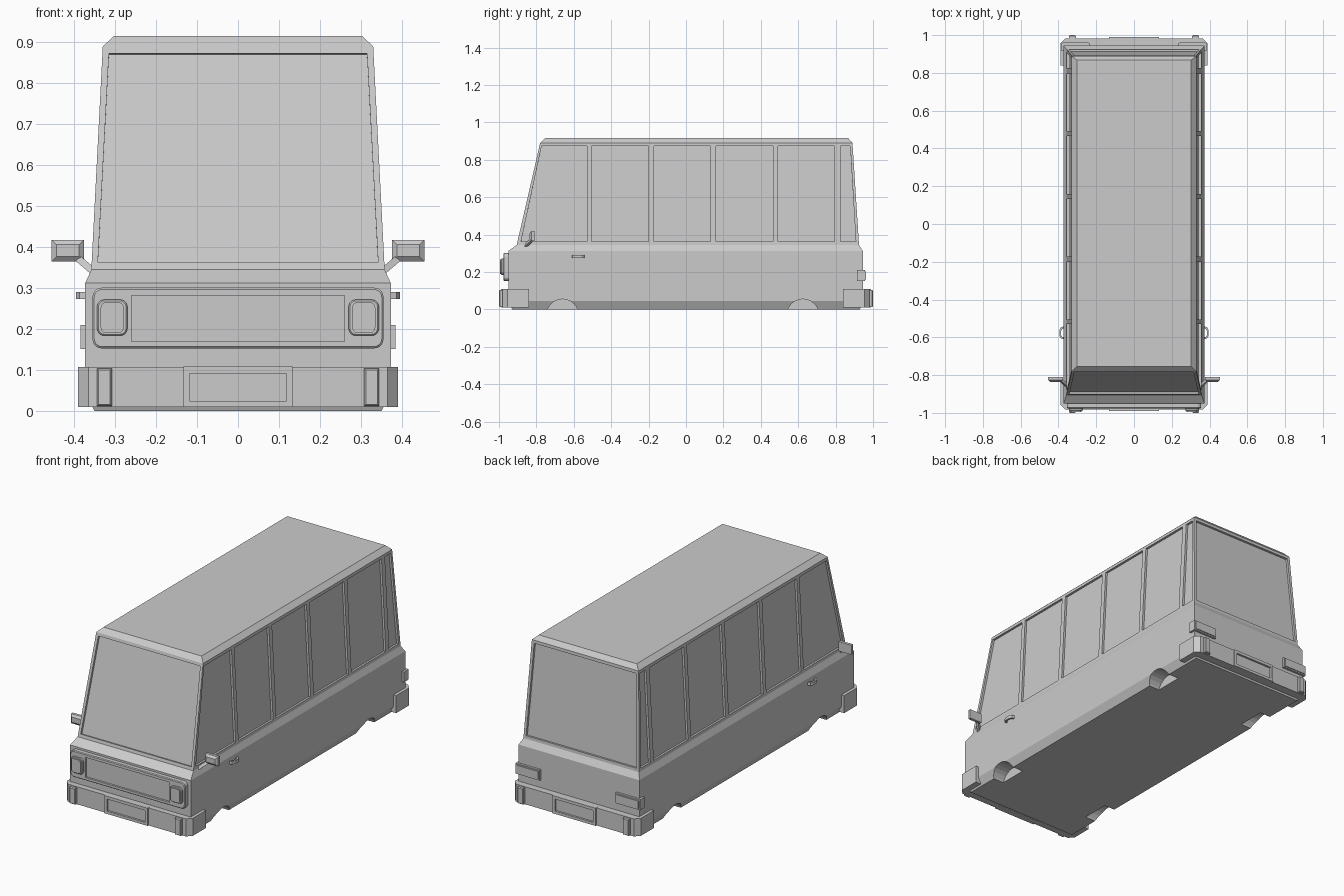
import bpy, bmesh, math
from mathutils import Vector

if "Cube" in bpy.data.objects:
    bpy.data.objects.remove(bpy.data.objects["Cube"])

paint = bpy.data.materials.new("grey paint")
paint.diffuse_color = (0.6, 0.6, 0.6, 1)
paint.use_nodes = True
paint.node_tree.nodes["Principled BSDF"].inputs["Base Color"].default_value = paint.diffuse_color


def finish(name, bm):
    bmesh.ops.recalc_face_normals(bm, faces=bm.faces)
    me = bpy.data.meshes.new(name)
    bm.to_mesh(me)
    bm.free()
    me.materials.append(paint)
    ob = bpy.data.objects.new(name, me)
    bpy.context.collection.objects.link(ob)
    return ob


def loft(bm, rings):
    """Skin equal-length rings of points and cap both ends."""
    vs = [[bm.verts.new(p) for p in r] for r in rings]
    n = len(vs[0])
    for a, b in zip(vs, vs[1:]):
        for i in range(n):
            bm.faces.new((a[i], a[(i + 1) % n], b[(i + 1) % n], b[i]))
    bm.faces.new(vs[0][::-1])
    bm.faces.new(vs[-1])


def box(bm, x0, x1, y0, y1, z0, z1):
    loft(bm, [[(x0, y0, z), (x1, y0, z), (x1, y1, z), (x0, y1, z)] for z in (z0, z1)])


def rounded(cx, cz, hw, hh, r, y, seg=5):
    """Rounded rectangle facing y."""
    pts = []
    for k, (sx, sz) in enumerate(((1, 1), (-1, 1), (-1, -1), (1, -1))):
        for i in range(seg + 1):
            a = math.pi / 2 * (k + i / seg)
            pts.append((cx + sx * (hw - r) + r * math.cos(a), y,
                        cz + sz * (hh - r) + r * math.sin(a)))
    return pts


def cut(ob, bm):
    """Subtract the solids in bm from ob."""
    cutter = finish("cutter", bm)
    mod = ob.modifiers.new("cut", 'BOOLEAN')
    mod.operation, mod.solver, mod.object = 'DIFFERENCE', 'EXACT', cutter
    deps = bpy.context.evaluated_depsgraph_get()
    me = bpy.data.meshes.new_from_object(ob.evaluated_get(deps))
    ob.modifiers.clear()
    ob.data = me
    bpy.data.objects.remove(cutter)


# Cabin shell: half width, front y, rear y, height
levels = [(.35, -.93, .93, 0), (.373, -.95, .945, .045), (.373, -.95, .945, .312),
          (.358, -.905, .925, .345), (.33, -.78, .89, .89), (.303, -.755, .868, .915)]
bm = bmesh.new()
loft(bm, [[(-w, f, z), (w, f, z), (w, b, z), (-w, b, z)] for w, f, b, z in levels])
body = finish("body", bm)


# Wall positions between waistline and roof edge
def wall(z):
    t = (z - .345) / .545
    return .358 - .028 * t, -.905 + .125 * t, .925 - .035 * t


def pane(bm, pts, n, depth=.012):
    n = Vector(n).normalized()
    loft(bm, [[Vector(p) + n * d for p in pts] for d in (-depth, .04)])


# Window recesses
bm = bmesh.new()
lo, hi = .362, .873
side_panes = [(-.882, -.772, -.53, -.53), (-.505, -.505, -.2, -.2), (-.172, -.172, .132, .132),
              (.16, .16, .465, .465), (.492, .492, .795, .795), (.825, .825, .908, .878)]
for s in (-1, 1):
    for fl, fh, bl, bh in side_panes:
        pane(bm, [(s * wall(lo)[0], fl, lo), (s * wall(lo)[0], bl, lo),
                  (s * wall(hi)[0], bh, hi), (s * wall(hi)[0], fh, hi)], (s, 0, .05))
for k, n in ((1, (0, -1, .23)), (2, (0, 1, .064))):
    pane(bm, [(-.342, wall(lo)[k], lo), (.342, wall(lo)[k], lo),
              (.315, wall(hi)[k], hi), (-.315, wall(hi)[k], hi)], n)
# Wheel arch notches
for s in (-1, 1):
    for cy in (-.66, .625):
        loft(bm, [[(s * x, cy + .086 * math.cos(a * math.pi / 12),
                    -.031 + .086 * math.sin(a * math.pi / 12)) for a in range(24)]
                  for x in (.285, .45)])
cut(body, bm)

# Front grille with recessed centre
bm = bmesh.new()
loft(bm, [rounded(0, .227, .355, .074, .022, y) for y in (-.94, -.972)]
     + [rounded(0, .227, .351, .07, .02, -.976)])
grille = finish("grille", bm)
bm = bmesh.new()
box(bm, -.26, .26, -1.02, -.965, .17, .282)
cut(grille, bm)

# Headlights: rim and lens
bm = bmesh.new()
for s in (-1, 1):
    loft(bm, [rounded(s * .307, .228, .037, .044, .018, -.965),
              rounded(s * .307, .228, .037, .044, .018, -.985),
              rounded(s * .307, .228, .034, .041, .016, -.988),
              rounded(s * .307, .228, .028, .038, .014, -.988),
              rounded(s * .307, .228, .028, .038, .014, -.994)])
finish("headlights", bm)

# Bumpers: wraparound bar, raised centre with plate recess, overriders
for name, s in (("front_bumper", -1), ("rear_bumper", 1)):
    bm = bmesh.new()
    outline = [(-.39, .84), (-.39, .955), (-.365, .982), (.365, .982), (.39, .955), (.39, .84)]
    loft(bm, [[(x, s * y, z) for x, y in outline] for z in (.01, .108)])
    bumper = finish(name, bm)
    bm = bmesh.new()
    box(bm, -.133, .133, s * .95, s * .989, .0095, .1085)
    mid = finish(name + "_centre", bm)
    bm = bmesh.new()
    box(bm, -.118, .118, s * .978, s * 1.03, .025, .092)
    cut(mid, bm)
    bm = bmesh.new()
    box(bm, -.118, .118, s * .978, s * 1.03, .025, .092)
    cut(bumper, bm)
    bm = bmesh.new()
    for m in (-1, 1):
        ring = lambda h, v, y: [(m * .326 - h, y, .058 - v), (m * .326 + h, y, .058 - v),
                                (m * .326 + h, y, .058 + v), (m * .326 - h, y, .058 + v)]
        loft(bm, [ring(.018, .046, s * .97), ring(.018, .046, s * .995), ring(.014, .042, s)])
    finish(name + "_overriders", bm)

# Corner tail lights with raised lens
bm = bmesh.new()
for s in (-1, 1):
    box(bm, s * .235, s * .385, .915, .957, .152, .21)
    box(bm, s * .242, s * .378, .95, .962, .159, .203)
finish("tail_lights", bm)

# Wing mirrors and their arms
bm = bmesh.new()
for s in (-1, 1):
    def frame(y, i):
        x0, x1, z0, z1 = .376 + i, .455 - i, .365 + i, .418 - i
        return [(s * x0, y, z0), (s * x1, y, z0), (s * x1, y, z1), (s * x0, y, z1)]
    loft(bm, [frame(-.836, .012), frame(-.826, 0), frame(-.81, 0)])
    loft(bm, [[(s * (x - .006), y, z + .006), (s * (x + .006), y, z - .006),
               (s * (x + .006), y + .016, z - .006), (s * (x - .006), y + .016, z + .006)]
              for x, y, z in ((.35, -.868, .338), (.39, -.832, .372))])
finish("mirrors", bm)

# Door handles: bowed grips
bm = bmesh.new()
for s in (-1, 1):
    path = [(.365, -.612), (.387, -.606), (.395, -.592), (.395, -.562), (.387, -.546), (.365, -.54)]
    inner = [(.365, -.602), (.380, -.598), (.386, -.588), (.386, -.566), (.380, -.556), (.365, -.55)]
    loft(bm, [[(s * a[0], a[1], .274), (s * b[0], b[1], .274),
               (s * b[0], b[1], .291), (s * a[0], a[1], .291)] for a, b in zip(path, inner)])
finish("door_handles", bm)
